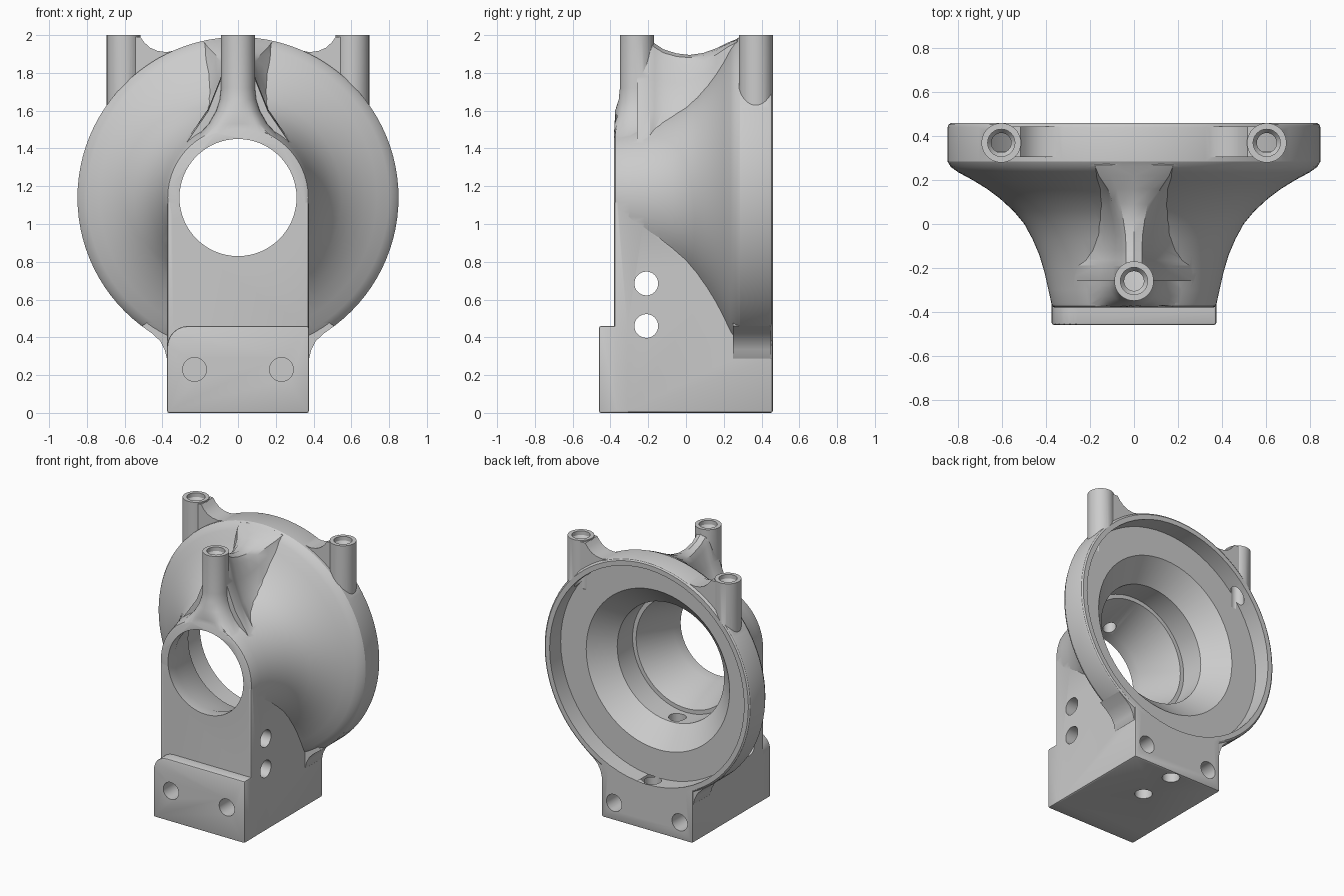
import bpy, bmesh
from math import sin, cos, pi, radians

if "Cube" in bpy.data.objects:
    bpy.data.objects.remove(bpy.data.objects["Cube"])

AXIS_Z = 1.14          # height of the main bore axis
BACK = 0.46


def loft(name, rings, bevel=0.0):
    """Closed solid skinned through equal-length rings of points."""
    bm = bmesh.new()
    vs = [[bm.verts.new(p) for p in ring] for ring in rings]
    n = len(rings[0])
    for a, b in zip(vs, vs[1:]):
        for i in range(n):
            j = (i + 1) % n
            bm.faces.new((a[i], a[j], b[j], b[i]))
    bm.faces.new(vs[0])
    bm.faces.new(vs[-1])
    bmesh.ops.recalc_face_normals(bm, faces=bm.faces)
    if bevel:
        bmesh.ops.bevel(bm, geom=bm.edges[:], offset=bevel, segments=2,
                        profile=0.5, affect='EDGES')
    me = bpy.data.meshes.new(name)
    bm.to_mesh(me)
    bm.free()
    ob = bpy.data.objects.new(name, me)
    bpy.context.collection.objects.link(ob)
    return ob


def lathe(name, profile, axis, centre, seg=48, min_y=-9):
    """Turn (radius, position) pairs around a line parallel to an axis."""
    rings = []
    for r, t in profile:
        ring = []
        for i in range(seg):
            a = 2 * pi * i / seg
            u, v = centre[0] + r * cos(a), centre[1] + r * sin(a)
            p = {'X': (t, u, v), 'Y': (u, t, v), 'Z': (u, v, t)}[axis]
            ring.append((p[0], max(p[1], min_y), p[2]))
        rings.append(ring)
    return loft(name, rings)


def prism(name, outline, y0, y1, bevel=0.0):
    return loft(name, [[(x, y, z) for x, z in outline] for y in (y0, y1)], bevel)


def drill(axis, centre, r, a, b):
    return lathe("drill", [(r, a), (r, b)], axis, centre, 32)


# flared bell with its rim
bell_profile = [(.36, -.38), (.372, -.374), (.377, -.36), (.39, -.30), (.408, -.22),
                (.432, -.14), (.462, -.07), (.50, 0), (.55, .06), (.61, .115),
                (.67, .16), (.735, .20), (.80, .235), (.835, .26), (.85, .285),
                (.85, .44), (.845, .453), (.835, BACK)]


def bell_radius(y):
    for (r0, y0), (r1, y1) in zip(bell_profile, bell_profile[1:]):
        if y0 <= y <= y1:
            return r0 + (r1 - r0) * (y - y0) / (y1 - y0)
    return .85


body = lathe("bearing_housing", bell_profile, 'Y', (0, AXIS_Z), 96)
adds, cuts = [], []

# upright block
w = .375
adds.append(prism("block", [(-w, 0), (w, 0), (w, 1.12), (-w, 1.12)], -.38, BACK, .012))

# foot lip, one top corner rounded
corner = [(-w + .11 - .11 * sin(a * pi / 12), .35 + .11 * cos(a * pi / 12)) for a in range(7)]
adds.append(prism("foot_lip", [(-w, 0), (w, 0), (w, .46)] + corner, -.46, -.30, .010))

# front post with flared root
adds.append(lathe("front_post", [(.27, 1.40), (.22, 1.46), (.155, 1.53), (.115, 1.60),
                                 (.096, 1.66), (.09, 1.72), (.09, 2)],
                  'Z', (0, -.26), 40, -.378))

# saddle web from the front post to the rim: y, top height, half width
web = []
for y, top, hw in [(-.26, 1.97, .06), (-.19, 1.98, .06), (-.165, 1.955, .055),
                   (-.12, 1.925, .055), (-.05, 1.903, .06), (.02, 1.895, .075),
                   (.09, 1.905, .095), (.16, 1.93, .12), (.22, 1.96, .16),
                   (.27, 1.98, .18), (.32, 1.975, .12)]:
    low = AXIS_Z + bell_radius(y) - .12
    h = top - low
    half = [(hw * .65, top - .04 * h), (hw, top - .14 * h), (hw + .06 * h, top - .38 * h),
            (hw + .18 * h, top - .68 * h), (hw + .4 * h, low)]
    section = [(-x, z) for x, z in reversed(half)] + [(0, top)] + half
    web.append([(x, y, z) for x, z in section])
adds.append(loft("saddle_web", web))

# rear posts with fillets to the rim, and fillets where the rim meets the block
for s in (-1, 1):
    adds.append(lathe("rear_post", [(.09, 1.5), (.09, 2)], 'Z', (s * .605, .37), 40))
    fillet = [(.56, 1.99), (.517, 1.99), (.495, 1.96), (.465, 1.933), (.425, 1.916),
              (.38, 1.91), (.34, 1.917), (.29, 1.935), (.30, 1.88), (.56, 1.70)]
    adds.append(prism("post_fillet", [(s * x, z) for x, z in fillet], .305, .445))
    fillet = [(.36, .27), (.377, .29), (.388, .335), (.412, .38), (.45, .417),
              (.51, .46), (.36, .55)]
    adds.append(prism("rim_fillet", [(s * x, z) for x, z in fillet], .25, .45))

# stepped main bore
cuts.append(lathe("main_bore", [(.31, -.6), (.31, -.30), (.41, 0), (.44, 0), (.44, .18),
                                (.59, .33), (.80, .33), (.80, .6)], 'Y', (0, AXIS_Z), 64))

# bolt holes
for s in (-1, 1):
    cuts.append(drill('Y', (s * .23, .23), .063, -.6, -.12))
    cuts.append(drill('Y', (s * .27, .13), .063, .16, .6))
for z in (.46, .685):
    cuts.append(drill('X', (-.21, z), .063, -.6, .6))
for y, top in ((.10, .85), (.39, .5)):
    cuts.append(drill('Z', (0, y), .06, -.1, top))

# counterbored post holes
for x, y, low in ((-.605, .37, 1.58), (.605, .37, 1.58), (0, -.26, 1.38)):
    cuts.append(lathe("post_hole", [(.045, low), (.045, 1.945), (.062, 1.97), (.062, 2.1)],
                      'Z', (x, y), 32))

# combine everything into one casting
for ob, op in [(o, 'UNION') for o in adds] + [(o, 'DIFFERENCE') for o in cuts]:
    m = body.modifiers.new(ob.name, 'BOOLEAN')
    m.operation, m.object, m.solver = op, ob, 'EXACT'
deps = bpy.context.evaluated_depsgraph_get()
mesh = bpy.data.meshes.new_from_object(body.evaluated_get(deps))
body.modifiers.clear()
body.data = mesh
for ob in adds + cuts:
    bpy.data.objects.remove(ob)

bpy.context.view_layer.objects.active = body
body.select_set(True)
bpy.ops.object.shade_smooth_by_angle(angle=radians(28))
